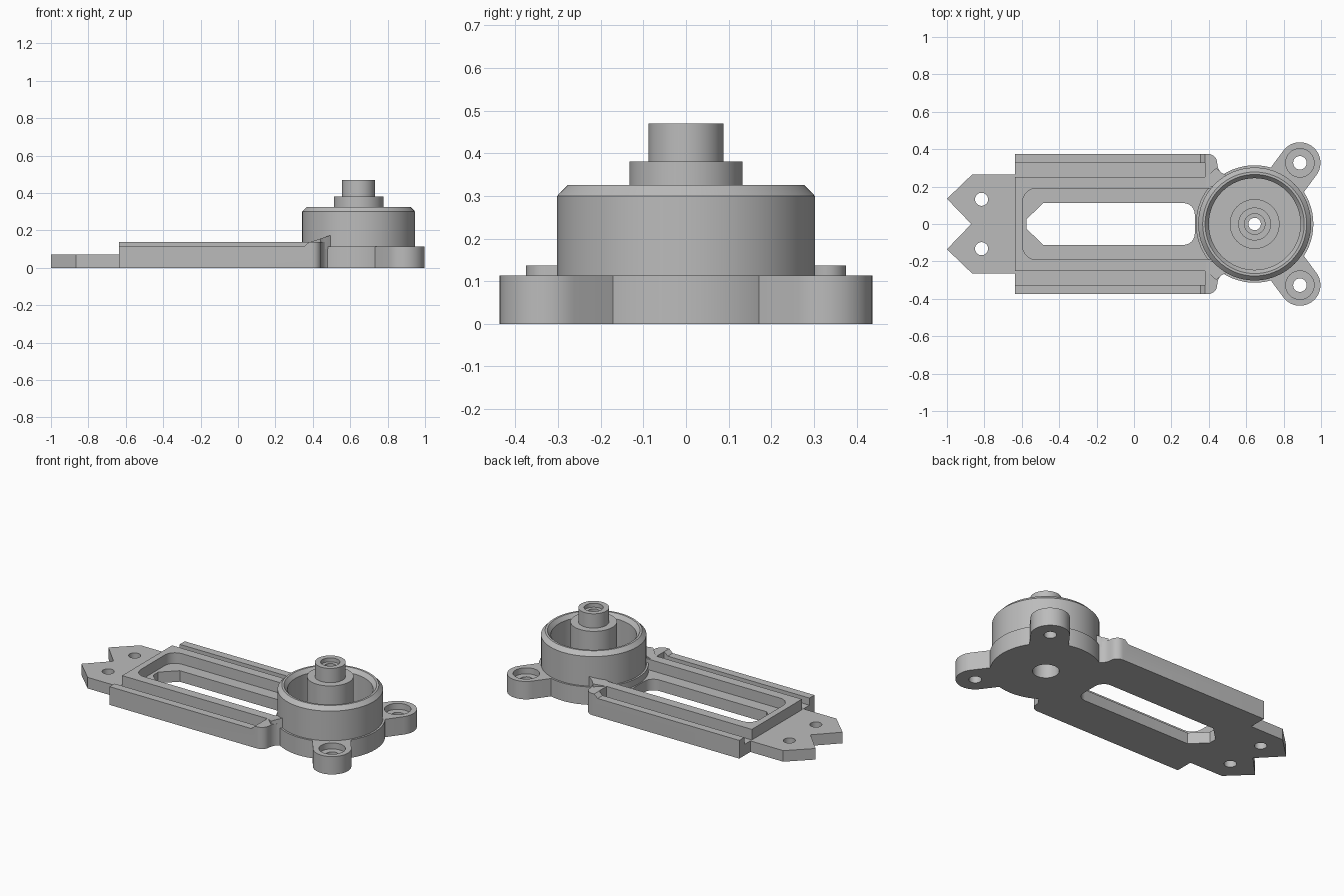
import bpy, bmesh, math
from mathutils import Vector

if "Cube" in bpy.data.objects:
    bpy.data.objects.remove(bpy.data.objects["Cube"])

GREY = (0.5, 0.5, 0.5, 1)
mat = bpy.data.materials.new("plain grey")
mat.use_nodes = True
mat.diffuse_color = GREY
mat.node_tree.nodes["Principled BSDF"].inputs["Base Color"].default_value = GREY

CX = 0.645            # centre of the round housing
TAB, DECK, LUG = 0.07, 0.137, 0.113


def finish(name, bm):
    bmesh.ops.recalc_face_normals(bm, faces=bm.faces)
    mesh = bpy.data.meshes.new(name)
    bm.to_mesh(mesh)
    bm.free()
    mesh.materials.append(mat)
    ob = bpy.data.objects.new(name, mesh)
    bpy.context.collection.objects.link(ob)
    return ob


def prism(name, pts, z0, z1):
    """Extrude an outline; z0 and z1 may be heights or functions of x."""
    bm = bmesh.new()
    height = lambda z, x: z(x) if callable(z) else z
    low = [bm.verts.new((x, y, height(z0, x))) for x, y in pts]
    top = [bm.verts.new((x, y, height(z1, x))) for x, y in pts]
    bm.faces.new(low)
    bm.faces.new(top)
    for i in range(len(pts)):
        j = (i + 1) % len(pts)
        bm.faces.new((low[i], low[j], top[j], top[i]))
    return finish(name, bm)


def box(x0, x1, y0, y1):
    return [(x0, y0), (x1, y0), (x1, y1), (x0, y1)]


def arc(x, y, r, a0=0, a1=360, n=32):
    full = abs(a1 - a0) == 360
    steps = n if full else n + 1
    angles = [math.radians(a0 + (a1 - a0) * i / n) for i in range(steps)]
    return [(x + r * math.cos(a), y + r * math.sin(a)) for a in angles]


def mirrored(pts):
    """Close a half outline by reflecting it across y = 0."""
    return pts + [(x, -y) for x, y in reversed(pts) if abs(y) > 1e-6]


def lathe(name, profile, n=64):
    bm = bmesh.new()
    rings = [[bm.verts.new((CX + x, y, z)) for x, y in arc(0, 0, r, n=n)]
             for r, z in profile]
    for a, b in zip(rings, rings[1:] + rings[:1]):
        for i in range(n):
            j = (i + 1) % n
            bm.faces.new((a[i], a[j], b[j], b[i]))
    return finish(name, bm)


def cut(ob, pts, z0, z1):
    cutter = prism("cutter", pts, z0, z1)
    mod = ob.modifiers.new("cut", "BOOLEAN")
    mod.operation, mod.solver, mod.object = "DIFFERENCE", "EXACT", cutter
    bpy.context.view_layer.objects.active = ob
    bpy.ops.object.modifier_apply(modifier=mod.name)
    bpy.data.objects.remove(cutter)


def smooth(ob):
    bpy.ops.object.select_all(action="DESELECT")
    ob.select_set(True)
    bpy.context.view_layer.objects.active = ob
    bpy.ops.object.shade_smooth_by_angle(angle=math.radians(25))


parts = []
core = arc(CX, 0, 0.29, n=64)

# Long deck with rounded shoulders flowing into the housing
shoulder = ([(-0.635, 0.375)] + arc(0.395, 0.325, 0.05, 90, 0, 6)
            + arc(0.515, 0.325, 0.07, 180, 270, 8) + [(0.56, 0.2)])
deck = prism("deck", mirrored(shoulder), 0, DECK)
cut(deck, core, -0.1, 0.5)

# Pocket and through slot
pocket = ([(-0.595, 0.12)] + arc(-0.525, 0.12, 0.07, 180, 90, 5)[1:]
          + [(0.5, 0.19)])
cut(deck, mirrored(pocket), TAB, 0.3)
slot = ([(-0.575, 0.025), (-0.485, 0.112)]
        + arc(0.265, 0.052, 0.06, 90, 0, 6))
cut(deck, mirrored(slot), -0.1, 0.3)

# Side grooves, lowered outer rails and their end ramps
slope = lambda x: 0.115 + (x - 0.355) * 0.9
for s in (1, -1):
    cut(deck, box(-0.7, 0.38, 0.25 * s, 0.325 * s), TAB, 0.3)
    cut(deck, box(-0.7, 0.355, 0.32 * s, 0.4 * s), 0.115, 0.3)
    cut(deck, box(0.355, 0.38, 0.32 * s, 0.4 * s), slope, 0.3)
parts.append(deck)

# Forked tail tab with two holes
half = [(-0.635, 0.265), (-0.865, 0.265), (-1, 0.135), (-0.87, 0)]
tab = prism("tail_tab", mirrored(half), 0, TAB)
for s in (1, -1):
    cut(tab, arc(-0.815, 0.132 * s, 0.035), -0.1, 0.3)
parts.append(tab)

# Round housing with hub, pin and bore
parts.append(lathe("housing", [
    (0.075, 0), (0.314, 0), (0.314, LUG), (0.302, LUG), (0.302, 0.3),
    (0.278, 0.325), (0.265, 0.325), (0.245, 0.3), (0.245, TAB),
    (0.133, TAB), (0.133, 0.38), (0.088, 0.38), (0.088, 0.47),
    (0.055, 0.47), (0.055, 0.445), (0.033, 0.445), (0.033, 0.12),
    (0.075, 0.12)]))

for s, side in ((1, "left"), (-1, "right")):
    # Sloping webs between deck and housing
    web = [(0.385, 0.2), (0.385, 0.25), (0.44, 0.3), (0.465, 0.276),
           (0.505, 0.256), (0.56, 0.2)]
    rise = lambda x: DECK + (x - 0.385) * 0.34
    ramp = prism(side + "_web", [(x, y * s) for x, y in web], 0.1, rise)
    cut(ramp, core, -0.1, 0.5)
    parts.append(ramp)

    # Mounting lugs with counterbored holes
    c = Vector((0.887, 0.327 * s))
    out = (c - Vector((CX, 0))).normalized()
    heading = math.degrees(math.atan2(out.y, out.x))
    wide = Vector((-out.y, out.x)) * 0.11
    root = c - out * 0.2
    outline = arc(c.x, c.y, 0.11, heading - 90, heading + 90, 20)
    outline += [tuple(root + wide), tuple(root - wide)]
    lug = prism(side + "_lug", outline, 0, LUG)
    cut(lug, core, -0.1, 0.5)
    cut(lug, arc(c.x, c.y, 0.076), 0.075, 0.3)
    cut(lug, arc(c.x, c.y, 0.036), -0.1, 0.3)
    parts.append(lug)

for ob in parts:
    smooth(ob)
